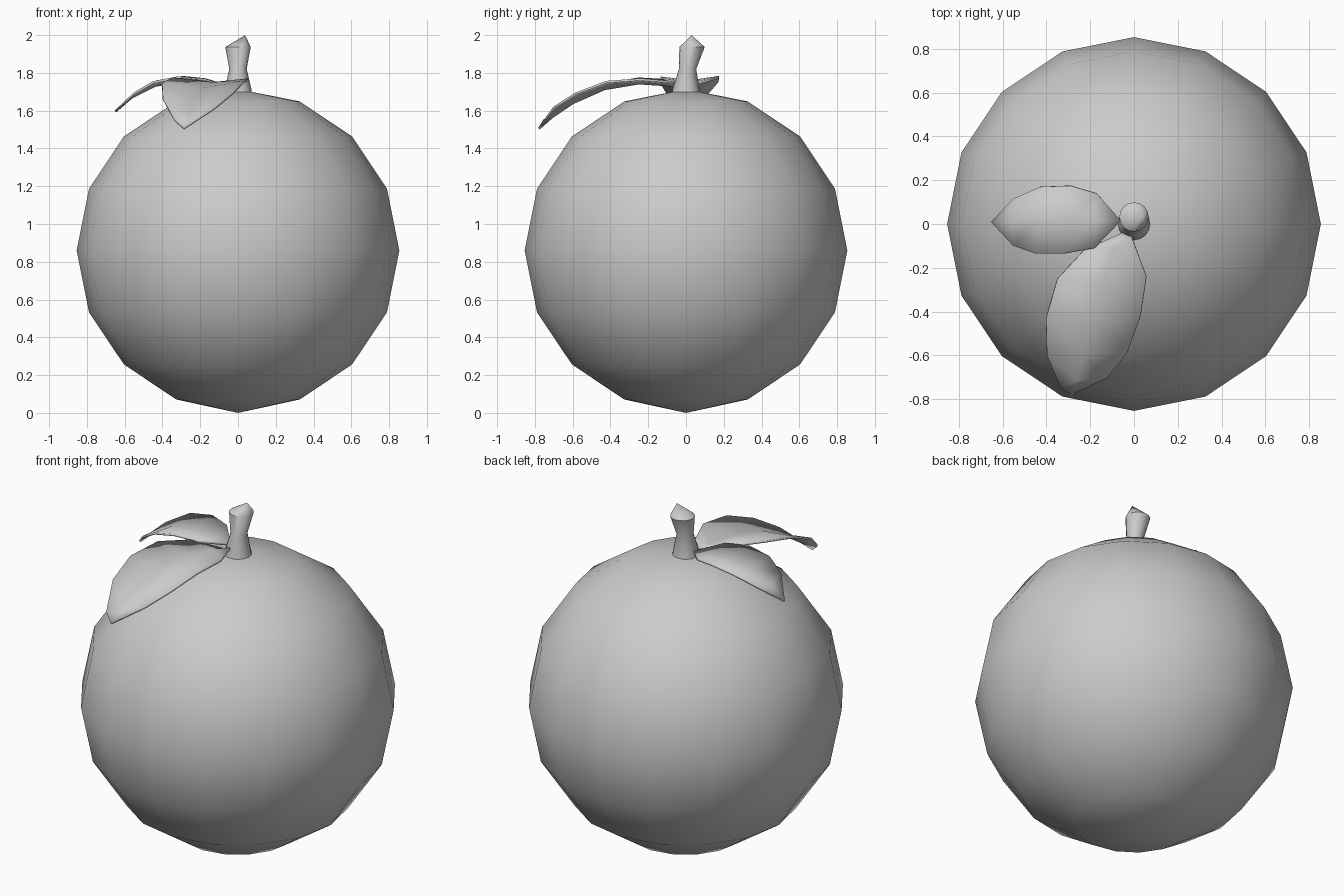
import bpy, bmesh, math
from mathutils import Vector

if "Cube" in bpy.data.objects:
    bpy.data.objects.remove(bpy.data.objects["Cube"])


def make_object(name, bm):
    bmesh.ops.recalc_face_normals(bm, faces=bm.faces)
    for f in bm.faces:
        f.smooth = True
    mesh = bpy.data.meshes.new(name)
    bm.to_mesh(mesh)
    bm.free()
    obj = bpy.data.objects.new(name, mesh)
    bpy.context.collection.objects.link(obj)
    return obj


def leaf(name, base, tip, rows, thickness=0.012):
    """Each row is (left edge, fold line, right edge); base and tip close it."""
    bm = bmesh.new()
    start = bm.verts.new(base)
    grid = [[bm.verts.new(p) for p in row] for row in rows]
    end = bm.verts.new(tip)
    for i in range(2):
        bm.faces.new((start, grid[0][i], grid[0][i + 1]))
        for a, b in zip(grid, grid[1:]):
            bm.faces.new((a[i], b[i], b[i + 1], a[i + 1]))
        bm.faces.new((grid[-1][i], end, grid[-1][i + 1]))
    obj = make_object(name, bm)
    solid = obj.modifiers.new("thickness", 'SOLIDIFY')
    solid.thickness = thickness
    solid.offset = 0
    return obj


# Fruit body: low-poly sphere, smooth shaded
bpy.ops.mesh.primitive_uv_sphere_add(segments=16, ring_count=8, radius=0.854,
                                     location=(0, 0, 0.86))
body = bpy.context.object
body.name = "fruit_body"
bpy.ops.object.shade_smooth()
lowest = min(v.co.z for v in body.data.vertices)
for v in body.data.vertices:
    if v.co.z == lowest:
        v.co.z = -0.86

# Stem: leaning, pinched tube with an off-centre pointed top
bm = bmesh.new()
N = 16
rings = []
for y, z, r in [(0, 1.67, 0.075), (0, 1.71, 0.072), (0.008, 1.82, 0.046), (0.032, 1.937, 0.067)]:
    rings.append([bm.verts.new((r * math.cos(2 * math.pi * i / N),
                                y + r * math.sin(2 * math.pi * i / N), z)) for i in range(N)])
for a, b in zip(rings, rings[1:]):
    for i in range(N):
        j = (i + 1) % N
        bm.faces.new((a[i], a[j], b[j], b[i]))
apex = bm.verts.new((0.038, 0.03, 2.0))
for i in range(N):
    bm.faces.new((rings[-1][i], rings[-1][(i + 1) % N], apex))
bm.faces.new(rings[0][::-1])
make_object("stem", bm)
bpy.context.view_layer.objects.active = bpy.data.objects["stem"]
bpy.ops.object.select_all(action='DESELECT')
bpy.data.objects["stem"].select_set(True)
bpy.ops.object.shade_smooth_by_angle(angle=math.radians(35))

# Small leaf, reaching left
leaf("side_leaf", (-0.06, 0.015, 1.73), (-0.65, 0.01, 1.595), [
    ((-0.17, 0.14, 1.765), (-0.18, 0.015, 1.745), (-0.18, -0.11, 1.765)),
    ((-0.29, 0.175, 1.778), (-0.30, 0.02, 1.755), (-0.32, -0.135, 1.775)),
    ((-0.43, 0.17, 1.755), (-0.44, 0.02, 1.732), (-0.45, -0.135, 1.75)),
    ((-0.55, 0.115, 1.69), (-0.56, 0.01, 1.672), (-0.55, -0.10, 1.69)),
])

# Large leaf, drooping to the front
leaf("front_leaf", (-0.05, -0.04, 1.725), (-0.285, -0.778, 1.505), [
    ((-0.23, -0.12, 1.762), (-0.09, -0.10, 1.735), (-0.01, -0.06, 1.75)),
    ((-0.35, -0.25, 1.77), (-0.14, -0.25, 1.745), (0.057, -0.24, 1.765)),
    ((-0.402, -0.43, 1.74), (-0.185, -0.43, 1.715), (0.03, -0.42, 1.752)),
    ((-0.398, -0.60, 1.665), (-0.23, -0.60, 1.64), (-0.03, -0.585, 1.69)),
    ((-0.335, -0.75, 1.55), (-0.26, -0.71, 1.565), (-0.12, -0.70, 1.615)),
])
